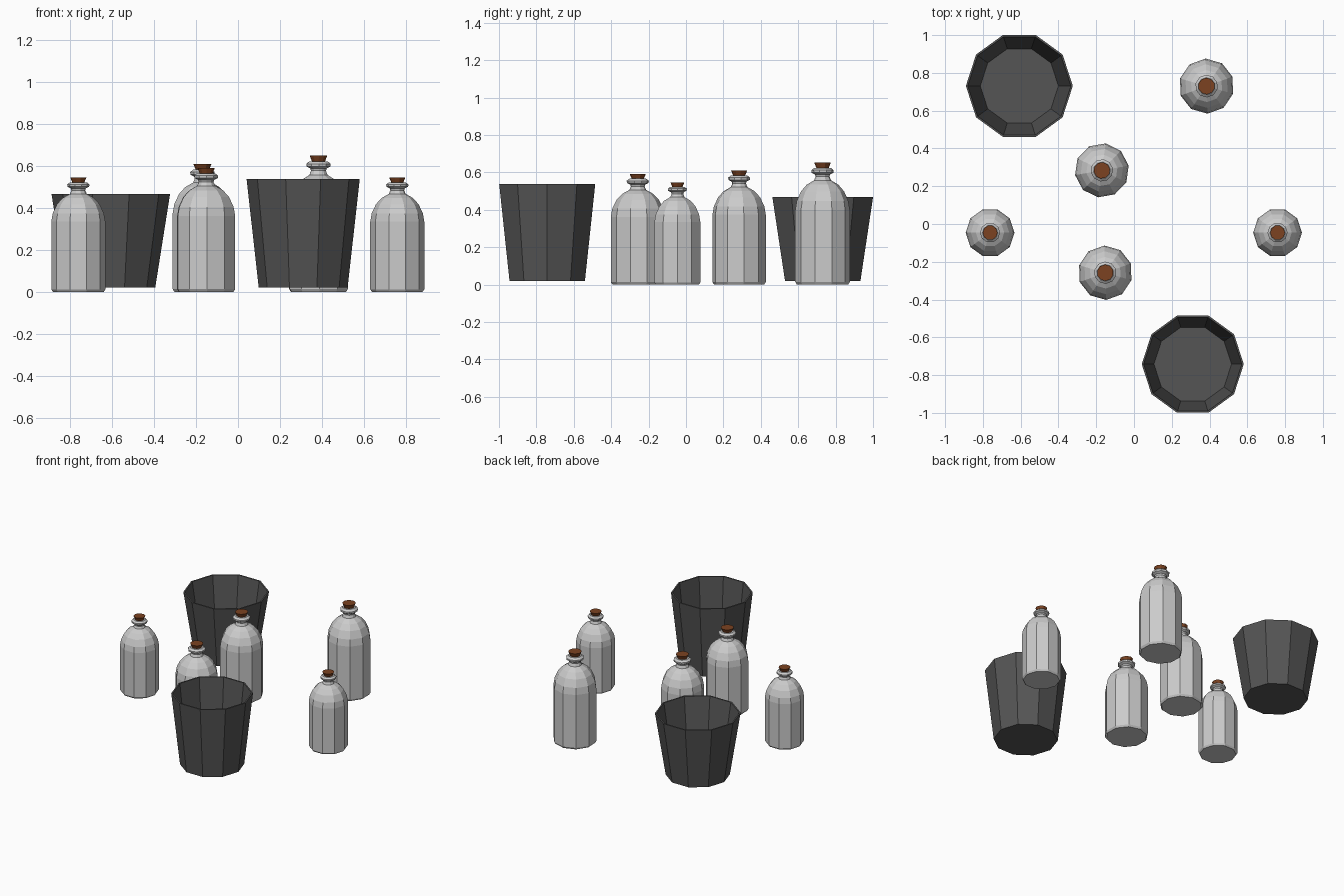
import bpy, bmesh
from math import cos, sin, tau, radians

if "Cube" in bpy.data.objects:
    bpy.data.objects.remove(bpy.data.objects["Cube"])

SIDES = 10


def material(name, color):
    m = bpy.data.materials.new(name)
    m.diffuse_color = color
    m.use_nodes = True
    m.node_tree.nodes["Principled BSDF"].inputs["Base Color"].default_value = m.diffuse_color
    return m


cork_mat = material("cork_brown", (0.20, 0.055, 0.015, 1))
pot_mat = material("dark_grey", (0.09, 0.09, 0.09, 1))


def lathe(name, profile, loc, rot=0, scale=(1, 1, 1), mat=None):
    """Ten-sided faceted solid from (radius, z) points, capped at both ends."""
    bm = bmesh.new()
    rings = [[bm.verts.new((r * cos(tau * i / SIDES), r * sin(tau * i / SIDES), z))
              for i in range(SIDES)] for r, z in profile]
    for a, b in zip(rings, rings[1:]):
        for i in range(SIDES):
            j = (i + 1) % SIDES
            bm.faces.new((a[i], a[j], b[j], b[i]))
    bm.faces.new(rings[0][::-1])
    bm.faces.new(rings[-1])
    bmesh.ops.recalc_face_normals(bm, faces=bm.faces)
    me = bpy.data.meshes.new(name)
    bm.to_mesh(me)
    bm.free()
    ob = bpy.data.objects.new(name, me)
    ob.location = loc
    ob.rotation_euler.z = radians(rot)
    ob.scale = scale
    if mat:
        me.materials.append(mat)
    bpy.context.collection.objects.link(ob)
    return ob


# Glass: bevelled foot, straight body, rounded shoulder, neck and lip
BOTTLE = [(0.121, 0), (0.129, 0.012), (0.129, 0.335), (0.122, 0.375),
          (0.102, 0.418), (0.075, 0.448), (0.040, 0.468), (0.033, 0.485),
          (0.036, 0.494), (0.052, 0.502), (0.053, 0.513), (0.040, 0.523),
          (0.030, 0.523), (0.028, 0.505)]
# Tapered stopper
CORK = [(0.027, 0.506), (0.029, 0.523), (0.039, 0.547)]


def bottle(name, x, y, height, radius, rot):
    s = (radius / 0.129, radius / 0.129, height / 0.547)
    lathe(name, BOTTLE, (x, y, 0), rot, s)
    lathe(name + "_cork", CORK, (x, y, 0), rot, s, cork_mat)


def pot(name, x, y, radius, top):
    # Tapered outer wall, thin rim, inner wall and floor
    base, wall = 0.02, 0.010
    floor = base + 0.03
    r_floor = 0.212 - wall + (radius - 0.212) * (floor - base) / (top - base)
    lathe(name, [(0.212, base), (radius, top), (radius - wall, top), (r_floor, floor)],
          (x, y, 0), mat=pot_mat)


# Small bottles at either side
bottle("small_bottle_left", -0.762, -0.046, 0.547, 0.129, 0)
bottle("small_bottle_right", 0.760, -0.046, 0.547, 0.129, 0)
# Large bottles
bottle("large_bottle_front", -0.152, -0.258, 0.592, 0.144, 20)
bottle("large_bottle_middle", -0.170, 0.284, 0.610, 0.144, 10)
bottle("large_bottle_back", 0.384, 0.730, 0.652, 0.146, 20)
# Open buckets
pot("bucket_back", -0.607, 0.731, 0.283, 0.468)
pot("bucket_front", 0.311, -0.742, 0.270, 0.538)
